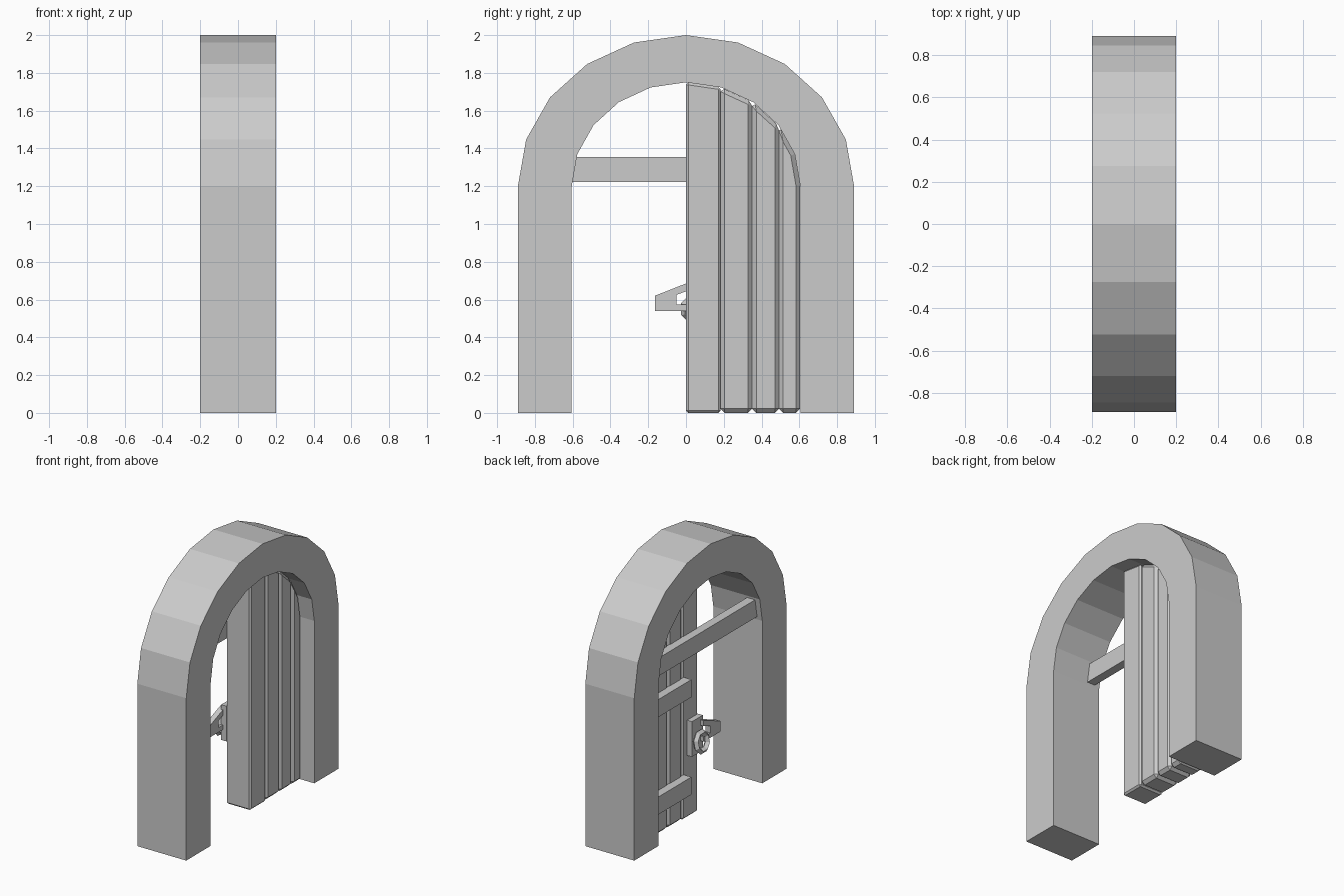
import bpy, bmesh, math
from mathutils import Matrix

if "Cube" in bpy.data.objects:
    bpy.data.objects.remove(bpy.data.objects["Cube"])


def extrude_yz(name, pts, x0, x1, bevel=0.0):
    """Closed (y, z) profile extruded along x."""
    bm = bmesh.new()
    face = bm.faces.new([bm.verts.new((x0, y, z)) for y, z in pts])
    ext = bmesh.ops.extrude_face_region(bm, geom=[face])
    verts = [g for g in ext["geom"] if isinstance(g, bmesh.types.BMVert)]
    bmesh.ops.translate(bm, verts=verts, vec=(x1 - x0, 0, 0))
    bmesh.ops.recalc_face_normals(bm, faces=bm.faces[:])
    me = bpy.data.meshes.new(name)
    bm.to_mesh(me)
    bm.free()
    ob = bpy.data.objects.new(name, me)
    bpy.context.collection.objects.link(ob)
    if bevel:
        mod = ob.modifiers.new("bevel", 'BEVEL')
        mod.width = bevel
        mod.segments = 1
        mod.limit_method = 'ANGLE'
        mod.angle_limit = math.radians(40)
    return ob


def arc(ry, rz):
    """Ten-segment half ellipse from +y over the top to -y."""
    return [(ry * math.cos(math.pi * i / 10), 1.2 + rz * math.sin(math.pi * i / 10))
            for i in range(11)]


def rect(y0, y1, z0, z1):
    return [(y0, z0), (y1, z0), (y1, z1), (y0, z1)]


outer, inner = arc(0.89, 0.8), arc(0.605, 0.55)


def inner_z(y):
    """Height of the faceted opening at y."""
    for (ya, za), (yb, zb) in zip(inner, inner[1:]):
        if yb <= y <= ya:
            return za + (zb - za) * (ya - y) / (ya - yb)
    return 1.2


# stone arch
extrude_yz("arch_frame",
           [(0.89, 0)] + outer + [(-0.89, 0), (-0.605, 0)] + inner[::-1] + [(0.605, 0)],
           -0.2, 0.2)

# door planks, cut to the opening at the top
edges = [(0.0, 0.183), (0.183, 0.35), (0.35, 0.492), (0.492, 0.604)]
for i, (a, b) in enumerate(edges):
    top = [p for p in inner if a + 0.015 < p[0] < b - 0.015 and p[1] > 1.21]
    pts = [(a, 0), (b, 0), (b, inner_z(b))] + top + [(a, inner_z(a))]
    extrude_yz(f"plank_{i + 1}", pts, -0.1, 0.1, 0.012 if i == 0 else 0.022)

# beam across the opening, ends follow the arch
extrude_yz("cross_beam", [(-0.605, 1.222), (0.605, 1.222), (0.583, 1.355), (-0.583, 1.355)],
           -0.16, -0.095)

# door battens
for name, z in (("lower_batten", 0.2), ("upper_batten", 0.92)):
    extrude_yz(name, rect(0.165, 0.6, z, z + 0.13), -0.16, -0.095)

# lock plate and latch
extrude_yz("lock_plate", rect(0.003, 0.13, 0.46, 0.72), -0.14, -0.095)
extrude_yz("latch", [(0.03, 0.697), (-0.165, 0.62), (-0.165, 0.54), (0.03, 0.54),
                     (0.03, 0.575), (-0.05, 0.575), (-0.05, 0.625), (0.03, 0.655)],
           -0.165, -0.125)

# ring handle
R, r, n, m = 0.065, 0.022, 8, 4
bm = bmesh.new()
rings = []
for i in range(n):
    a = 2 * math.pi * (i + 0.5) / n
    ring = []
    for j in range(m):
        b = 2 * math.pi * j / m
        d = R + r * math.cos(b)
        ring.append(bm.verts.new((r * math.sin(b), d * math.cos(a), d * math.sin(a))))
    rings.append(ring)
for i in range(n):
    p, q = rings[i], rings[(i + 1) % n]
    for j in range(m):
        k = (j + 1) % m
        bm.faces.new((p[j], q[j], q[k], p[k]))
bmesh.ops.recalc_face_normals(bm, faces=bm.faces[:])
bm.transform(Matrix.Translation((-0.165, 0.055, 0.55)) @ Matrix.Rotation(math.radians(12), 4, 'Y'))
me = bpy.data.meshes.new("ring_handle")
bm.to_mesh(me)
bm.free()
bpy.context.collection.objects.link(bpy.data.objects.new("ring_handle", me))
